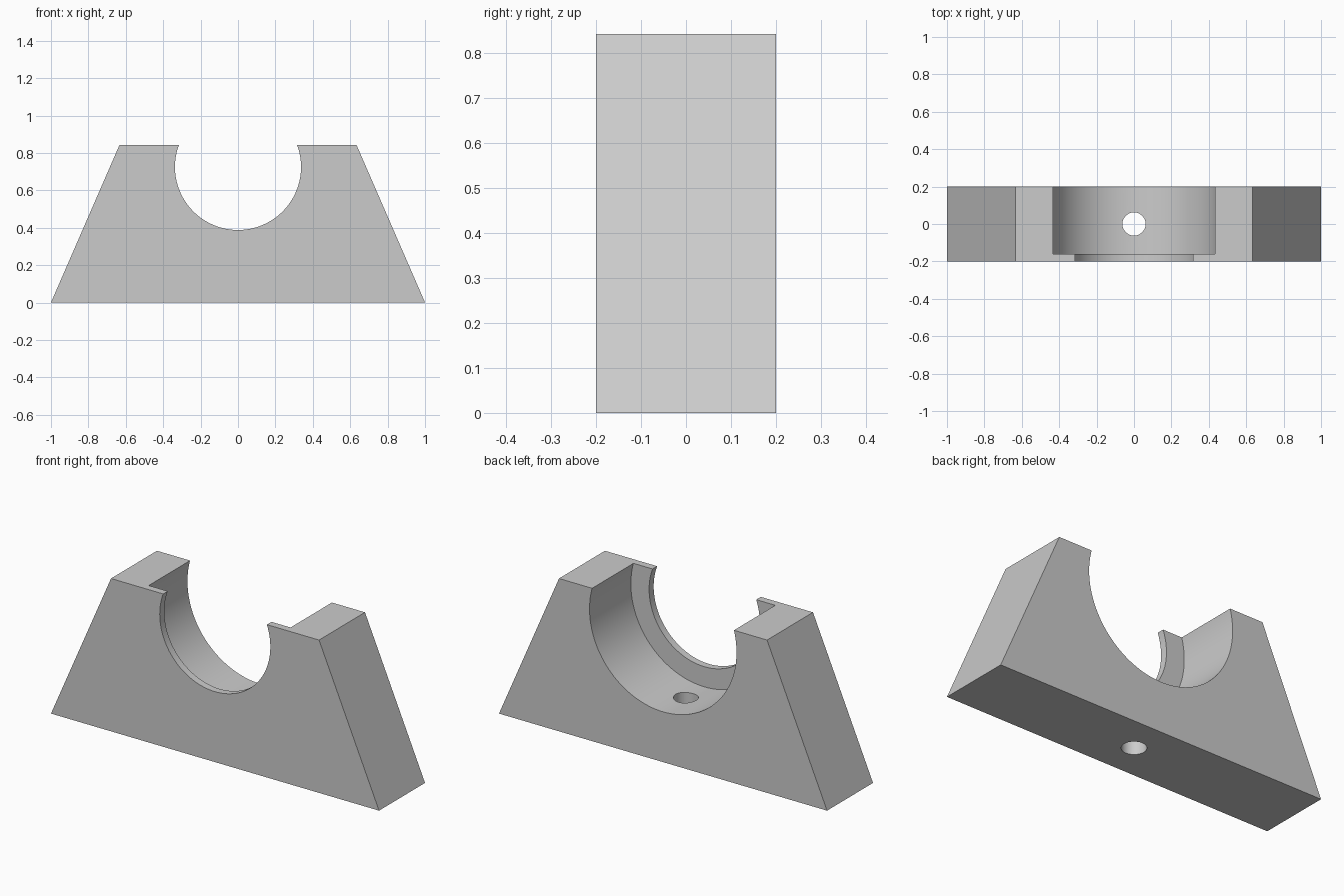
import bpy
import bmesh
import math

cube = bpy.data.objects.get("Cube")
if cube:
    bpy.data.objects.remove(cube, do_unlink=True)

HEIGHT = 0.842
HALF_DEPTH = 0.2
BORE_Z = 0.725

grey = bpy.data.materials.new("light grey")
grey.use_nodes = True
colour = (0.6, 0.6, 0.6, 1)
grey.diffuse_color = colour
grey.node_tree.nodes["Principled BSDF"].inputs["Base Color"].default_value = colour

# Trapezoid block, extruded from front to back
bm = bmesh.new()
outline = [(-1, 0), (1, 0), (0.634, HEIGHT), (-0.634, HEIGHT)]
front = bm.faces.new([bm.verts.new((x, -HALF_DEPTH, z)) for x, z in outline])
extruded = bmesh.ops.extrude_face_region(bm, geom=[front])["geom"]
bmesh.ops.translate(bm, vec=(0, 2 * HALF_DEPTH, 0),
                    verts=[v for v in extruded if isinstance(v, bmesh.types.BMVert)])
bmesh.ops.recalc_face_normals(bm, faces=bm.faces)
mesh = bpy.data.meshes.new("bearing_block")
bm.to_mesh(mesh)
bm.free()
mesh.materials.append(grey)
block = bpy.data.objects.new("bearing_block", mesh)
bpy.context.collection.objects.link(block)


def drill(name, radius, length, location, tilt, sides):
    """Cut a round hole in the block."""
    bpy.ops.mesh.primitive_cylinder_add(vertices=sides, radius=radius, depth=length,
                                        location=location, rotation=(tilt, 0, 0))
    cutter = bpy.context.object
    cutter.name = name
    cutter.hide_render = True
    cutter.data.materials.append(grey)
    bpy.ops.object.select_all(action='DESELECT')
    block.select_set(True)
    bpy.context.view_layer.objects.active = block
    mod = block.modifiers.new(name, 'BOOLEAN')
    mod.operation = 'DIFFERENCE'
    mod.solver = 'EXACT'
    mod.object = cutter
    bpy.ops.object.modifier_apply(modifier=mod.name)
    bpy.data.objects.remove(cutter, do_unlink=True)


# Wide bearing seat open at the back, leaving a thin front lip
drill("seat_cutter", 0.448, 1, (0, 0.5 - 0.16, BORE_Z), math.pi / 2, 128)
# Narrower opening through the lip
drill("lip_cutter", 0.337, 1, (0, 0, BORE_Z), math.pi / 2, 128)
# Vertical screw hole through the base
drill("screw_hole_cutter", 0.062, 0.8, (0, 0, 0.2), 0, 48)

bpy.ops.object.shade_smooth_by_angle(angle=math.radians(30))
